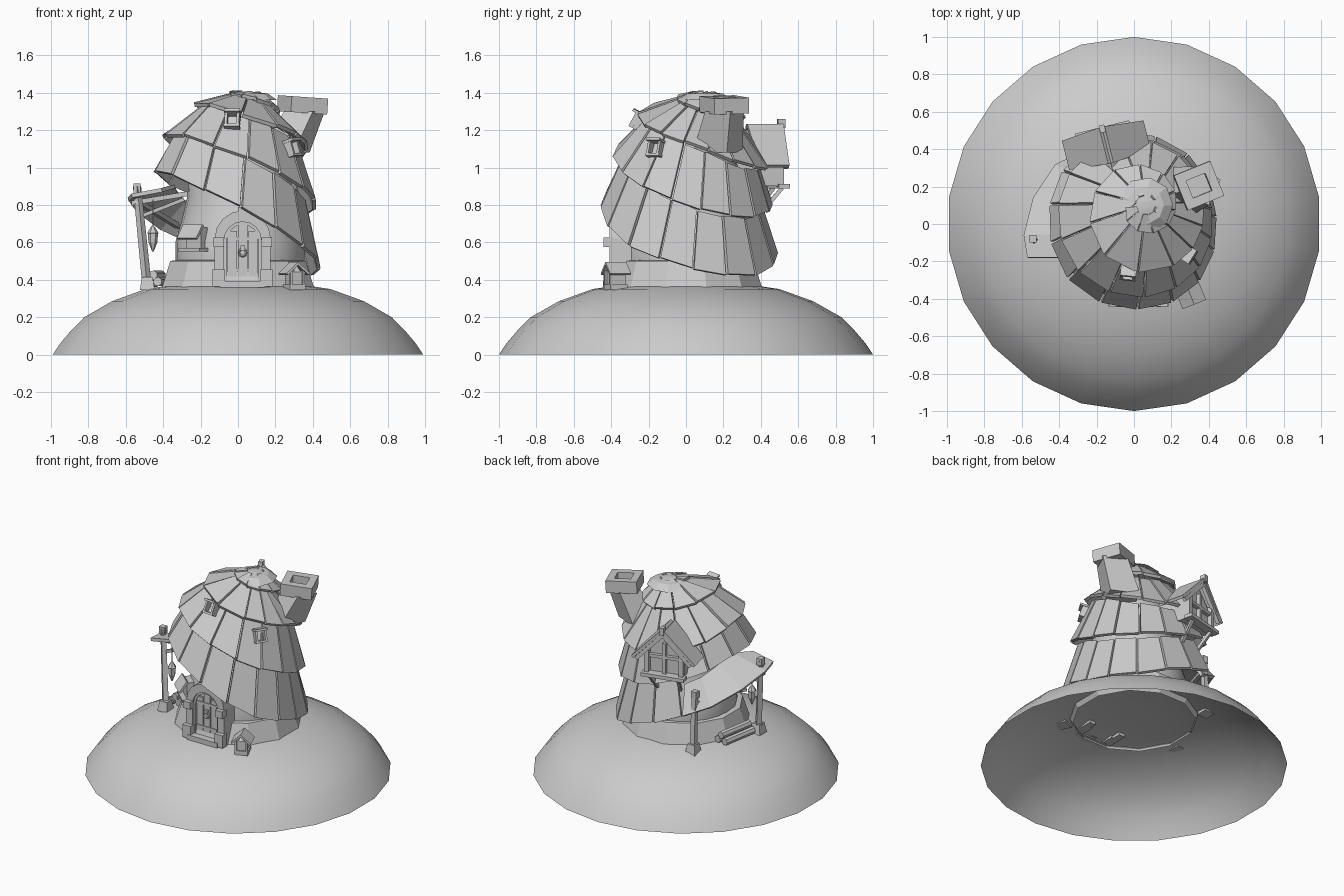
import bpy, bmesh
from math import sin, cos, pi, radians, floor
from mathutils import Vector as V, Matrix as M

if "Cube" in bpy.data.objects:
    bpy.data.objects.remove(bpy.data.objects["Cube"])

HEX = [(0, 1, 2, 3), (7, 6, 5, 4), (0, 4, 5, 1), (1, 5, 6, 2), (2, 6, 7, 3), (3, 7, 4, 0)]

def make(name, pieces, smooth=0):
    """Join (verts, faces) pieces into one object."""
    vs, fs = [], []
    for v, f in pieces:
        n = len(vs)
        vs += [tuple(p) for p in v]
        fs += [tuple(i + n for i in q) for q in f]
    me = bpy.data.meshes.new(name)
    me.from_pydata(vs, [], fs)
    bm = bmesh.new()
    bm.from_mesh(me)
    bmesh.ops.recalc_face_normals(bm, faces=bm.faces)
    bm.to_mesh(me)
    bm.free()
    ob = bpy.data.objects.new(name, me)
    bpy.context.collection.objects.link(ob)
    if smooth:
        bpy.ops.object.select_all(action='DESELECT')
        ob.select_set(True)
        bpy.context.view_layer.objects.active = ob
        bpy.ops.object.shade_smooth_by_angle(angle=radians(smooth))
    return ob

def slab(a, b, c, d, t):
    """Thick four-cornered plank; t grows along its normal."""
    p = [V(q) for q in (a, b, c, d)]
    n = (p[2] - p[0]).cross(p[3] - p[1]).normalized() * t
    return p + [q + n for q in p], HEX

def box(c, s, rot=(0, 0, 0), top=1.0):
    r = M.Rotation(rot[2], 3, 'Z') @ M.Rotation(rot[1], 3, 'Y') @ M.Rotation(rot[0], 3, 'X')
    q = [(-1, -1), (1, -1), (1, 1), (-1, 1)]
    return [V(c) + r @ V((x * s[0] / 2 * k, y * s[1] / 2 * k, z * s[2] / 2))
            for z, k in ((-1, 1), (1, top)) for x, y in q], HEX

def rod(a, b, ra, rb, n=4):
    """Tapered bar between two points."""
    a, b = V(a), V(b)
    q = (b - a).to_track_quat('Z', 'Y')
    v = [p + q @ V((r * cos(2 * pi * (i + .5) / n), r * sin(2 * pi * (i + .5) / n), 0))
         for p, r in ((a, ra), (b, rb)) for i in range(n)]
    f = [(i, (i + 1) % n, n + (i + 1) % n, n + i) for i in range(n)]
    return v, f + [tuple(range(n)), tuple(range(n, 2 * n))]

def lathe(prof, n, c=(0, 0), off=0.0):
    v = [(c[0] + r * cos(off + 2 * pi * i / n), c[1] + r * sin(off + 2 * pi * i / n), z)
         for r, z in prof for i in range(n)]
    f = [(j * n + i, j * n + (i + 1) % n, (j + 1) * n + (i + 1) % n, (j + 1) * n + i)
         for j in range(len(prof) - 1) for i in range(n)]
    if prof[-1][0] < .15:
        f.append(tuple(range((len(prof) - 1) * n, len(prof) * n)))
    return v, f

def xf(piece, mat):
    return [mat @ V(p) for p in piece[0]], piece[1]

# Hill and round tower
make("hill", [lathe([(1, 0), (.96, .06), (.9, .13), (.83, .2), (.68, .285), (.5, .35), (.3, .38), (.1, .385)],
                    22, off=pi / 2)], 40)
make("plinth", [lathe([(.4, .33), (.42, .36), (.375, .5), (.34, .505)], 12, off=pi / 12)], 20)
make("tower_wall", [lathe([(.345, .5), (.345, .6), (.31, .72), (.28, .85), (.27, 1.0), (.22, 1.15), (.1, 1.3)], 24,
                          c=(.01, .01))], 40)

# Spiral roof: (radius, height) of the eave every 45 degrees, climbing clockwise
EAVE = [(.50, .65), (.47, .50), (.45, .40), (.42, .46), (.45, .58), (.47, .78), (.50, .95), (.47, .98),
        (.45, .87), (.41, .77), (.40, .72), (.38, .78), (.41, .90), (.44, 1.05), (.46, 1.16), (.44, 1.16),
        (.41, 1.05), (.38, .98), (.35, 1.0), (.32, 1.10), (.33, 1.18), (.34, 1.26), (.33, 1.33), (.28, 1.32),
        (.25, 1.28), (.22, 1.25), (.19, 1.26), (.16, 1.29), (.15, 1.33), (.14, 1.36), (.13, 1.38), (.1, 1.385)]

def eave(s, inset=0.0, drop=0.0, turn=0):
    t = min(s + 8 * turn, len(EAVE) - 1.001)
    i = floor(t)
    r, z = V(EAVE[i]).lerp(V(EAVE[i + 1]), t - i)
    if s + 8 * turn > len(EAVE) - 1:
        r, z = .07, 1.395
    k = max(0, min(1, (z - .5) / .9))
    a, r = radians(135 - 45 * s), max(r - inset, .04)
    return V((.06 * k + r * cos(a), .1 * k + r * sin(a), z - drop))

planks, s, i = [], .25, 0
while s < 30.5:
    step = .53 if s < 20 else .75
    e, lift = s + step * .97, .006 * (i % 2)
    lo = [eave(s), eave(e)]
    ins = .055 if s < 19 else .025
    up = [eave(e, ins, .01, 1), eave(s, ins, .01, 1)]
    dz = V((0, 0, lift))
    planks.append(slab(lo[1] + dz, lo[0] + dz, up[1] + dz, up[0] + dz, .02))
    s, i = s + step, i + 1
make("spiral_roof", planks)
make("roof_cap", [lathe([(.15, 1.36), (.1, 1.395), (.02, 1.405)], 9, c=(.06, .1))])

# Side porch: the roof's tail, carried on posts
outer = [(-.25, .40, .60), (-.42, .32, .68), (-.54, .14, .77), (-.59, -.06, .84), (-.57, -.18, .86)]
inner = [(-.20, .30, .78), (-.29, .24, .83), (-.33, .10, .88), (-.34, -.05, .91), (-.41, -.18, .89)]
make("porch_roof", [slab(outer[j], outer[j + 1], inner[j + 1], inner[j], -.022) for j in range(4)])
posts = []
for foot, head in (((-.485, -.13, .35), (-.54, -.08, .9)), ((-.31, .36, .34), (-.31, .34, .76))):
    posts += [rod(foot, head, .025, .022), box((foot[0], foot[1], foot[2] + .03), (.08, .08, .07), top=.7)]
    h = V(head)
    posts += [box(h + V((0, 0, -.01)), (.04, .04, .05))]
posts += [rod((-.57, -.08, .81), (-.27, -.06, .86), .018, .018), rod((-.52, -.09, .74), (-.29, -.05, .83), .014, .014),
          rod((-.54, -.1, .82), (-.31, .34, .68), .018, .018)]
make("porch_posts", posts)
make("firewood", [rod((-.41 + x, .19, z), (-.455 + x, -.07, z), .025, .025, 7)
                  for x, z in ((-.03, .385), (.025, .39), (0, .425))])
make("hanging_lantern", [rod((-.455, -.1, .83), (-.455, -.1, .68), .003, .003),
                         lathe([(.012, .57), (.024, .6), (.027, .645), (.03, .65), (.012, .68), (.004, .69)], 6, c=(-.455, -.1)),
                         lathe([(.004, .55), (.012, .57)], 6, c=(-.455, -.1))])

# Arched doorway
def arch(r, zb, zc):
    return [(-r, zb)] + [(-r * cos(pi * k / 8), zc + r * sin(pi * k / 8)) for k in range(9)] + [(r, zb)]

DX = .025
def ring(ro, ri, y0, y1):
    o, n = arch(ro, .36, .62), arch(ri, .36, .61)
    res = []
    for k in range(len(o) - 1):
        q = [o[k], o[k + 1], n[k + 1], n[k]]
        res.append(([(DX + x, y, z) for y in (y0, y1) for x, z in q], HEX))
    return res

make("door_frame", ring(.15, .1, -.41, -.24) + [box((DX, -.36, .775), (.05, .11, .03))] +
     [box((DX + sx * .128, -.415, z), (w, .05, h)) for sx in (-1, 1)
      for z, w, h in ((.41, .065, .09), (.6, .055, .05))] + ring(.105, .085, -.395, -.3))
door = arch(.095, .39, .61)
n = len(door)
make("door", [([(DX + x, y, z) for y in (-.375, -.32) for x, z in door],
               [tuple(range(n)), tuple(range(n, 2 * n))] + [(k, (k + 1) % n, n + (k + 1) % n, n + k) for k in range(n)])]
     + [box((DX + x, -.38, .53), (.05, .015, h)) for x, h in ((-.056, .26), (0, .33), (.056, .26))]
     + [box((DX, -.386, z), (.16, .012, .018)) for z in (.45, .62)])
bpy.ops.mesh.primitive_torus_add(major_radius=.02, minor_radius=.006, major_segments=8, minor_segments=4,
                                 location=(DX, -.395, .545), rotation=(pi / 2, 0, 0))
bpy.context.object.name = "door_knocker"
make("door_knocker_plate", [box((DX, -.395, .57), (.025, .02, .025))])
make("door_step", [box((DX, -.415, .375), (.24, .06, .035))])

# Small front window with a tilted shutter
W = M.Translation((-.235, -.26, .62)) @ M.Rotation(radians(-42), 4, 'Z')
make("front_window", [xf(p, W) for p in (
    box((0, 0, -.06), (.15, .08, .018)), box((0, .02, 0), (.11, .05, .12)),
    box((0, -.03, .035), (.14, .014, .09), (radians(-35), 0, 0)))])

# Little gabled letter box
B = M.Translation((.3, -.375, .36)) @ M.Rotation(radians(22), 4, 'Z')
make("letter_box", [xf(p, B) for p in (
    box((0, 0, .0), (.09, .1, .03)), box((0, 0, .05), (.07, .08, .08)),
    box((-.03, 0, .1), (.09, .12, .012), (0, radians(-42), 0)),
    box((.03, 0, .1), (.09, .12, .012), (0, radians(42), 0)),
    box((-.036, -.045, .05), (.012, .012, .08)), box((.036, -.045, .05), (.012, .012, .08)),
    box((0, -.01, .1), (.04, .07, .035), top=.3))])

# Chimney: leaning flue with a hollow cap
bot = M.Translation((.25, .17, 1.08)) @ M.Rotation(radians(-25), 4, 'Z')
top = M.Translation((.355, .205, 1.3)) @ M.Rotation(radians(-25), 4, 'Z')
sq = [(-1, -1), (1, -1), (1, 1), (-1, 1)]
make("chimney_flue", [([bot @ V((x * .1, y * .1, 0)) for x, y in sq] + [top @ V((x * .085, y * .075, 0)) for x, y in sq], HEX)])
C = M.Translation((.345, .205, 1.335)) @ M.Rotation(radians(4), 4, 'Y') @ M.Rotation(radians(22), 4, 'Z')
make("chimney_cap", [xf(box(c, d), C) for c, d in (
    ((0, -.075, 0), (.21, .05, .085)), ((0, .075, 0), (.21, .05, .085)),
    ((-.08, 0, 0), (.05, .1, .085)), ((.08, 0, 0), (.05, .1, .085)), ((0, 0, -.03), (.11, .1, .02)))])

# Gabled dormer on the back (local -y points outward)
D = M.Translation((-.16, .47, 0)) @ M.Rotation(radians(194), 4, 'Z')
pent = [(-.13, .9), (.13, .9), (.13, 1.06), (0, 1.2), (-.13, 1.06)]
body = [(x, y, z) for y in (.01, .28) for x, z in pent]
pf = [(0, 1, 2, 3, 4), (5, 6, 7, 8, 9)] + [(k, (k + 1) % 5, 5 + (k + 1) % 5, 5 + k) for k in range(5)]
trim = [box((0, -.02, .9), (.3, .06, .025)), box((0, 0, 1.02), (.025, .03, .22)), box((0, 0, 1.03), (.24, .03, .022))]
dr = []
for sx in (-1, 1):
    dr.append(slab((0, -.05, 1.22), (0, .15, 1.22), (sx * .21, .13, 1.0), (sx * .21, -.03, 1.0), -.02 * sx))
    trim += [box((sx * .12, -.005, .99), (.03, .035, .19)), rod((0, -.03, 1.2), (sx * .19, -.02, 1.0), .018, .018),
             rod((sx * .1, -.02, .89), (sx * .08, .08, .77), .015, .015)]
make("dormer_wall", [xf((body, pf), D)])
make("dormer_trim", [xf(p, D) for p in trim])
make("dormer_roof", [xf(p, D) for p in dr] + [xf(box((0, -.04, 1.235), (.03, .04, .05)), D)])

# Framed skylights in the upper coils
sky = []
for c, az, tilt in (((-.03, -.255, 1.25), -6, -28), ((.285, -.16, 1.1), 58, -18)):
    m = M.Translation(c) @ M.Rotation(radians(az), 4, 'Z') @ M.Rotation(radians(tilt), 4, 'X')
    sky += [xf(box(p, d), m) for p, d in (
        ((-.032, 0, 0), (.014, .06, .08)), ((.032, 0, 0), (.014, .06, .08)),
        ((0, -.01, .04), (.085, .08, .014)), ((0, 0, -.04), (.085, .06, .014)), ((0, .02, 0), (.05, .01, .07)))]
make("skylights", sky)
